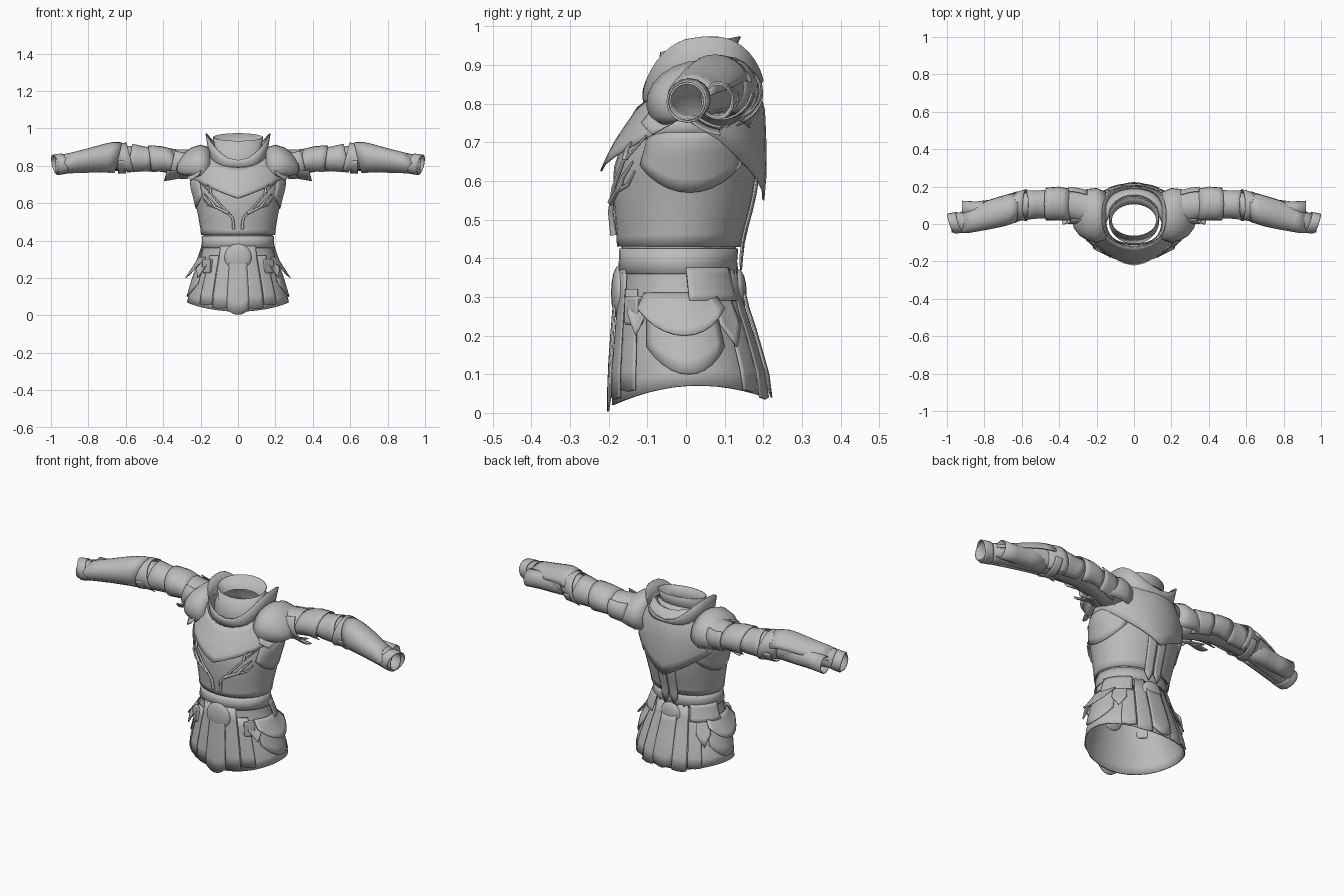
import bpy, bmesh
from math import sin, cos, asin, radians, degrees, copysign
from mathutils import Vector

if "Cube" in bpy.data.objects:
    bpy.data.objects.remove(bpy.data.objects["Cube"], do_unlink=True)

grey = bpy.data.materials.new("plain_grey")
grey.use_nodes = True
COLOUR = (0.5, 0.5, 0.5, 1)
grey.diffuse_color = COLOUR
for node in grey.node_tree.nodes:
    if node.type == 'BSDF_PRINCIPLED':
        node.inputs["Base Color"].default_value = COLOUR
made = []

# Body outline: height, half width, front y, back y
BODY = [(0, .28, -.19, .215), (.1, .265, -.187, .2), (.2, .235, -.178, .17),
        (.3, .2, -.168, .135), (.38, .18, -.163, .12), (.45, .185, -.165, .13),
        (.55, .205, -.178, .16), (.63, .225, -.18, .175), (.7, .245, -.16, .18),
        (.78, .23, -.122, .185), (.86, .18, -.09, .172), (.9, .13, -.06, .15)]
# Arm outline: x, centre y, centre z, radius y, radius z
ARM = [(.18, .055, .81, .1, .08), (.3, .1, .815, .08, .065), (.4, .11, .833, .08, .062),
       (.5, .105, .832, .068, .06), (.6, .1, .84, .064, .066), (.7, .07, .845, .07, .068),
       (.8, .045, .83, .068, .058), (.9, .012, .815, .055, .05), (1, 0, .802, .042, .046)]


def interp(table, k):
    k = min(max(k, table[0][0]), table[-1][0])
    for lo, hi in zip(table, table[1:]):
        if k <= hi[0]:
            f = (k - lo[0]) / (hi[0] - lo[0])
            return [p + (q - p) * f for p, q in zip(lo, hi)]


def rule(value, t):
    return value(t) if callable(value) else value


def body_point(deg, z, off=0):
    # angle 0 faces the front, 90 is the left side
    _, hw, yf, yb = interp(BODY, z)
    a = radians(deg)
    return Vector(((hw + off) * sin(a),
                   (yf + yb) / 2 - ((yb - yf) / 2 + off) * cos(a), z))


def loft(name, rows, mirrored=False):
    # skin a grid of points, then give it the thickness of a plate
    bm = bmesh.new()
    grid = [[bm.verts.new(p) for p in row] for row in rows]
    for r, s in zip(grid, grid[1:]):
        for i in range(len(r) - 1):
            bm.faces.new((r[i], r[i + 1], s[i + 1], s[i]))
    bmesh.ops.remove_doubles(bm, verts=bm.verts, dist=.0005)
    bmesh.ops.recalc_face_normals(bm, faces=bm.faces)
    me = bpy.data.meshes.new(name)
    bm.to_mesh(me)
    bm.free()
    ob = bpy.data.objects.new(name, me)
    bpy.context.collection.objects.link(ob)
    shell = ob.modifiers.new("Thickness", 'SOLIDIFY')
    shell.thickness = .005
    shell.offset = 0
    if mirrored:
        ob.modifiers.new("Mirror", 'MIRROR').use_mirror_merge = False
    me.materials.append(grey)
    made.append(ob)


def plate(name, a0, a1, bottom, top, off_b=.01, off_t=.01, na=10, nz=5, mirrored=False):
    # a sheet wrapped on the body; edges and offsets are numbers or rules of t in -1..1
    rows = []
    for j in range(nz + 1):
        f = j / nz
        row = []
        for i in range(na + 1):
            t = 2 * i / na - 1
            lo, hi, ob, ot = [rule(v, t) for v in (bottom, top, off_b, off_t)]
            row.append(body_point(a0 + (a1 - a0) * i / na, lo + (hi - lo) * f,
                                  ob + (ot - ob) * f))
        rows.append(row)
    loft(name, rows, mirrored)


def tube(name, sections, t0=0, t1=360, skew=0, skew_back=0, n=16):
    # rings across the arm; angle 0 is the top, 90 the back
    angles = [radians(t0 + (t1 - t0) * i / n) for i in range(n + 1)]
    loft(name, [[(x + skew * cos(a) + skew_back * sin(a), y + ry * sin(a), z + rz * cos(a))
                 for a in angles] for x, y, z, ry, rz in sections], True)


def sleeve(name, x0, x1, g0, g1, t0=0, t1=360, skew=0, skew_back=0, steps=4):
    # a tube that follows the arm, grown outward by g0 to g1
    sections = []
    for i in range(steps + 1):
        f = i / steps
        x, y, z, ry, rz = interp(ARM, x0 + (x1 - x0) * f)
        g = g0 + (g1 - g0) * f
        sections.append((x, y, z, ry + g, rz + g))
    tube(name, sections, t0, t1, skew, skew_back)


def pointed(z, rise):
    return lambda t: z + rise * abs(t)


def rounded(z, rise):
    return lambda t: z + rise * t * t


def neckline(t):
    a = radians(180 * t)
    return .845 + .055 * sin(a) ** 2 - .055 * cos(a)


def hem(t):
    a = radians(180 * t)
    return .07 - .04 * cos(a) ** 2 - .01 * cos(a)


def mantle_hem(t):
    d = abs(t) * 180
    if d < 90:
        return .625 + .1 * min(d / 60, 1)
    return .55 + .175 * min((180 - d) / 75, 1)


def mantle_flare(t):
    return .014 + .026 * cos(radians(180 * t)) ** 6


# Torso, skirt and belt
plate("torso", -180, 180, .43, neckline, .012, 0, 32, 14)
plate("skirt", -180, 180, hem, .48, 0, 0, 32, 10)
plate("belt", -180, 180, .36, .425, .01, .006, 32, 2)
plate("shoulder_mantle", -180, 180, mantle_hem, neckline, mantle_flare, .006, 32, 6)


# Collar and the standing guard around the neck
def neck_ring(hw, yf, yb, height, power=1):
    # a power under one makes the ring squarer
    ring = []
    for i in range(33):
        a = radians(360 * i / 32)
        sx, cy = [copysign(abs(v) ** power, v) for v in (sin(a), cos(a))]
        ring.append((hw * sx, (yf + yb) / 2 - (yb - yf) / 2 * cy, height(a)))
    return ring


loft("collar", [
    neck_ring(.135, -.105, .15, lambda a: .84 - .05 * cos(a) + .04 * sin(a) ** 2),
    neck_ring(.12, -.07, .108, lambda a: .88 - .025 * cos(a)),
    neck_ring(.132, -.065, .14, lambda a: .953 - .02 * cos(a))])
loft("neck_guard", [
    neck_ring(.15, -.105, .175, lambda a: .8 - .02 * cos(a), .75),
    neck_ring(.158, -.11, .19, lambda a: .83 - .015 * cos(a) + .06 * sin(a) ** 2, .75),
    neck_ring(.172, -.11, .198,
              lambda a: .845 - .015 * cos(a) + .128 * abs(sin(a)) ** 1.5, .75)])

# Arms, from shoulder to wrist
sleeve("arms", .18, .975, 0, 0, steps=10)
tube("pauldrons", [(.15, .045, .8, .125, .095), (.2, .045, .8, .145, .11),
                   (.25, .05, .8, .135, .095), (.29, .055, .79, .115, .072),
                   (.32, .06, .785, .08, .04), (.33, .06, .78, .03, .015)], -125, 125)
sleeve("shoulder_lames", .25, .35, .012, .022, -175, -50, -.02)
sleeve("shoulder_tips", .29, .365, .016, .045, -172, -120, -.03)
sleeve("back_shoulder_lames", .25, .35, .01, .012, 50, 150)
sleeve("upper_arm_plates", .34, .47, .002, .014, -150, 150, .01)
sleeve("lower_arm_plates", .46, .58, .002, .012, -160, 160, -.015)
sleeve("elbow_plates", .575, .67, .018, .004, -150, 150, .02)
sleeve("elbow_bands", .6, .64, .012, .016, 100, 260)
sleeve("forearm_guards", .64, .93, .014, .004, -170, 80, -.02, steps=6)
sleeve("wrist_cuffs", .93, .977, .003, .006, skew=.012, skew_back=.018)
tube("forearm_sleeves", [(.62, .095, .84, .05, .06), (.75, .085, .82, .045, .05),
                         (.84, .08, .81, .038, .045), (.92, .082, .805, .04, .045)])
plate("chest_wings", 48, 74, pointed(.72, .03), .81, .048, .014, 6, mirrored=True)

# Hanging skirt tabs, the same rule at the front and the back
for side, turn, tip in (("front", 0, .003), ("back", 180, .04)):
    plate(side + "_center_tab", turn - 12, turn + 12, rounded(tip, .03), .33, .012, .018, 8)
    for label, a, low, high in (("inner", 21, .035, .37), ("outer", 39, .055, .32)):
        plate(f"{side}_{label}_tabs", turn + a - 9, turn + a + 8, pointed(low, .005), high,
              .008, .01, 6, mirrored=True)

# Layered hip plates
plate("long_hip_plates", 58, 122, rounded(.1, .07), .3, .008, .008, mirrored=True)
plate("short_hip_plates", 56, 124, rounded(.2, .07), .31, .044, .012, mirrored=True)
plate("hip_flaps", 98, 148, .29, .375, .02, .012, mirrored=True)
plate("front_hip_wings", 44, 62, pointed(.2, .06), .3, .036, .014, 6, mirrored=True)
plate("back_hip_wings", 120, 140, pointed(.17, .06), .33, .026, .014, 6, mirrored=True)
plate("side_panels", 52, 138, rounded(.57, .07), .74, .014, .012, mirrored=True)
plate("back_tails", 166, 179, pointed(.37, .04), .6, .022, .016, 4, mirrored=True)

# Round clasps on the belt
for name, y, size in (("front_clasp", -.172, .073), ("back_clasp", .135, .062)):
    bpy.ops.mesh.primitive_uv_sphere_add(segments=16, ring_count=8, location=(0, y, .31))
    clasp = bpy.context.object
    clasp.name = name
    clasp.scale = (size, .022, size)
    clasp.data.materials.append(grey)
    made.append(clasp)

# Belt pouches
for s in (-1, 1):
    bpy.ops.mesh.primitive_cube_add(size=1, location=body_point(s * 46, .265, .012))
    pouch = bpy.context.object
    pouch.name = "right_pouch" if s < 0 else "left_pouch"
    pouch.scale = (.055, .035, .075)
    pouch.rotation_euler = (0, 0, radians(s * 40))
    pouch.modifiers.new("Bevel", 'BEVEL').width = .1
    pouch.data.materials.append(grey)
    made.append(pouch)

# Branching chest ornaments
BRANCHES = [[(.02, .46), (.025, .52), (.08, .585), (.13, .65), (.19, .715)],
            [(.045, .545), (.1, .575), (.145, .59), (.17, .625)],
            [(.11, .58), (.13, .61), (.165, .65)],
            [(.135, .655), (.135, .68), (.15, .7)]]
for s, name in ((-1, "right_branch"), (1, "left_branch")):
    cu = bpy.data.curves.new(name, 'CURVE')
    cu.dimensions = '3D'
    cu.bevel_depth = .008
    cu.bevel_resolution = 1
    cu.use_fill_caps = True
    for path in BRANCHES:
        sp = cu.splines.new('POLY')
        sp.points.add(len(path) - 1)
        for i, (x, z) in enumerate(path):
            deg = degrees(asin(x / interp(BODY, z)[1]))
            sp.points[i].co = (*body_point(s * deg, z, .022), 1)
            sp.points[i].radius = 1.1 - .7 * i / (len(path) - 1)
    cu.materials.append(grey)
    bpy.context.collection.objects.link(bpy.data.objects.new(name, cu))

# Smooth shading with crisp plate edges
bpy.ops.object.select_all(action='DESELECT')
for ob in made:
    ob.select_set(True)
bpy.context.view_layer.objects.active = made[0]
bpy.ops.object.shade_smooth_by_angle(angle=radians(40))
